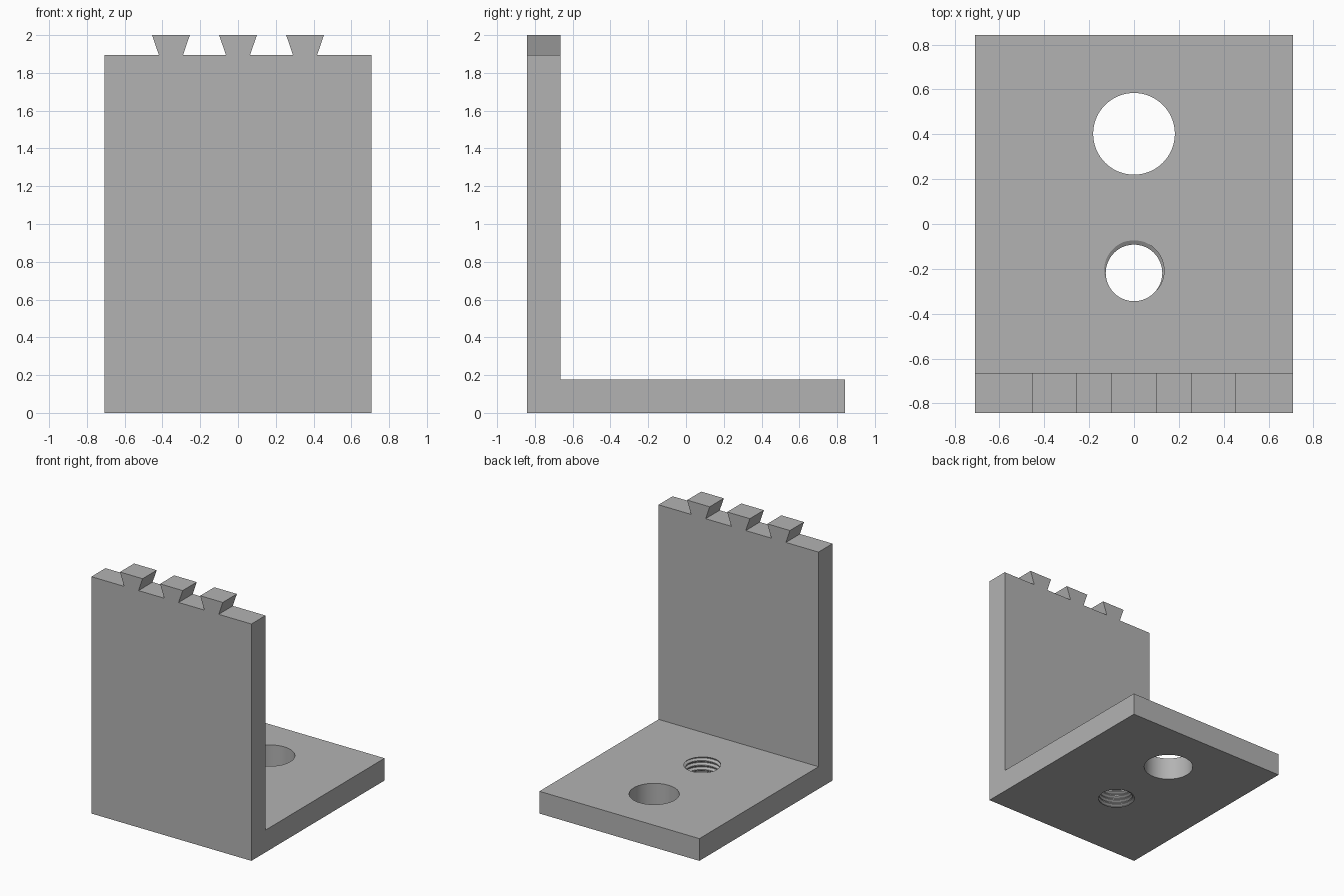
import bpy, bmesh, math
from mathutils import Vector

cube = bpy.data.objects.get("Cube")
if cube:
    bpy.data.objects.remove(cube, do_unlink=True)

HALF_W, HALF_D = 0.708, 0.842      # footprint
THICK, WALL_TOP, TOP = 0.178, 1.895, 2.0

grey = bpy.data.materials.new("plain grey")
grey.use_nodes = True
grey.diffuse_color = (0.45, 0.45, 0.45, 1)
grey.node_tree.nodes["Principled BSDF"].inputs["Base Color"].default_value = grey.diffuse_color


def finish(name, bm):
    bmesh.ops.recalc_face_normals(bm, faces=bm.faces)
    mesh = bpy.data.meshes.new(name)
    bm.to_mesh(mesh)
    bm.free()
    mesh.materials.append(grey)
    obj = bpy.data.objects.new(name, mesh)
    bpy.context.collection.objects.link(obj)
    return obj


def prism(name, points, direction):
    """Extrude a closed outline along a vector."""
    bm = bmesh.new()
    face = bm.faces.new([bm.verts.new(p) for p in points])
    ext = bmesh.ops.extrude_face_region(bm, geom=[face])
    moved = [v for v in ext["geom"] if isinstance(v, bmesh.types.BMVert)]
    bmesh.ops.translate(bm, verts=moved, vec=Vector(direction))
    return finish(name, bm)


def boolean(target, tool, operation):
    tool.hide_render = True
    mod = target.modifiers.new(operation, "BOOLEAN")
    mod.operation, mod.object, mod.solver = operation, tool, "EXACT"
    bpy.context.view_layer.objects.active = target
    bpy.ops.object.modifier_apply(modifier=mod.name)
    bpy.data.objects.remove(tool, do_unlink=True)


def thread_cutter(y, minor, major, pitch, steps=72, turns=9):
    """Helical plug: each row of vertices climbs one pitch per turn."""
    profile = [(0, minor), (0.25, minor), (0.5625, major), (0.6875, major)]
    # the groove reaches the upper face at the back of the hole
    start = THICK - pitch * (0.625 + 0.25 + turns - 3)
    bm = bmesh.new()
    rows = []
    for turn in range(turns):
        for frac, r in profile:
            row = []
            for s in range(steps):
                a = math.tau * s / steps
                z = start + pitch * (turn + frac + s / steps)
                row.append(bm.verts.new((r * math.cos(a), y + r * math.sin(a), z)))
            rows.append(row)
    n = len(profile)
    for j in range(len(rows) - 1):
        for s in range(steps - 1):
            bm.faces.new((rows[j][s], rows[j][s + 1], rows[j + 1][s + 1], rows[j + 1][s]))
        if j + n + 1 < len(rows):
            bm.faces.new((rows[j][-1], rows[j + n][0], rows[j + n + 1][0], rows[j + 1][-1]))
    # close both ends with a fan
    edges = [e for e in bm.edges if e.is_boundary]
    low = bm.verts.new((0, y, start - pitch))
    high = bm.verts.new((0, y, start + pitch * (turns + 2)))
    for e in edges:
        mid = (e.verts[0].co.z + e.verts[1].co.z) / 2
        bm.faces.new((*e.verts, low if mid < THICK / 2 else high))
    return finish("thread_cutter", bm)


# L-shaped side profile
inner = -HALF_D + THICK
side = [(-HALF_D, -0.1), (HALF_D, -0.1), (HALF_D, THICK), (inner, THICK),
        (inner, TOP + 0.1), (-HALF_D, TOP + 0.1)]
bracket = prism("angle_bracket", [(-1, y, z) for y, z in side], (2, 0, 0))

# Front outline with three dovetails on the upper edge
outline = [(-HALF_W, 0), (-HALF_W, WALL_TOP)]
for cx in (-0.355, 0, 0.355):
    outline += [(cx - 0.064, WALL_TOP), (cx - 0.1, TOP), (cx + 0.1, TOP), (cx + 0.064, WALL_TOP)]
outline += [(HALF_W, WALL_TOP), (HALF_W, 0)]
boolean(bracket, prism("outline_cutter", [(x, -1, z) for x, z in outline], (0, 2, 0)), "INTERSECT")

# Plain round hole
circle = [(0.182 * math.cos(math.tau * i / 96), 0.402 + 0.182 * math.sin(math.tau * i / 96), -0.1)
          for i in range(96)]
boolean(bracket, prism("hole_cutter", circle, (0, 0, 0.5)), "DIFFERENCE")

# Threaded hole
boolean(bracket, thread_cutter(-0.218, 0.126, 0.145, 0.036), "DIFFERENCE")

bpy.ops.object.select_all(action="DESELECT")
bracket.select_set(True)
bpy.context.view_layer.objects.active = bracket
bpy.ops.object.shade_smooth_by_angle(angle=math.radians(30))
